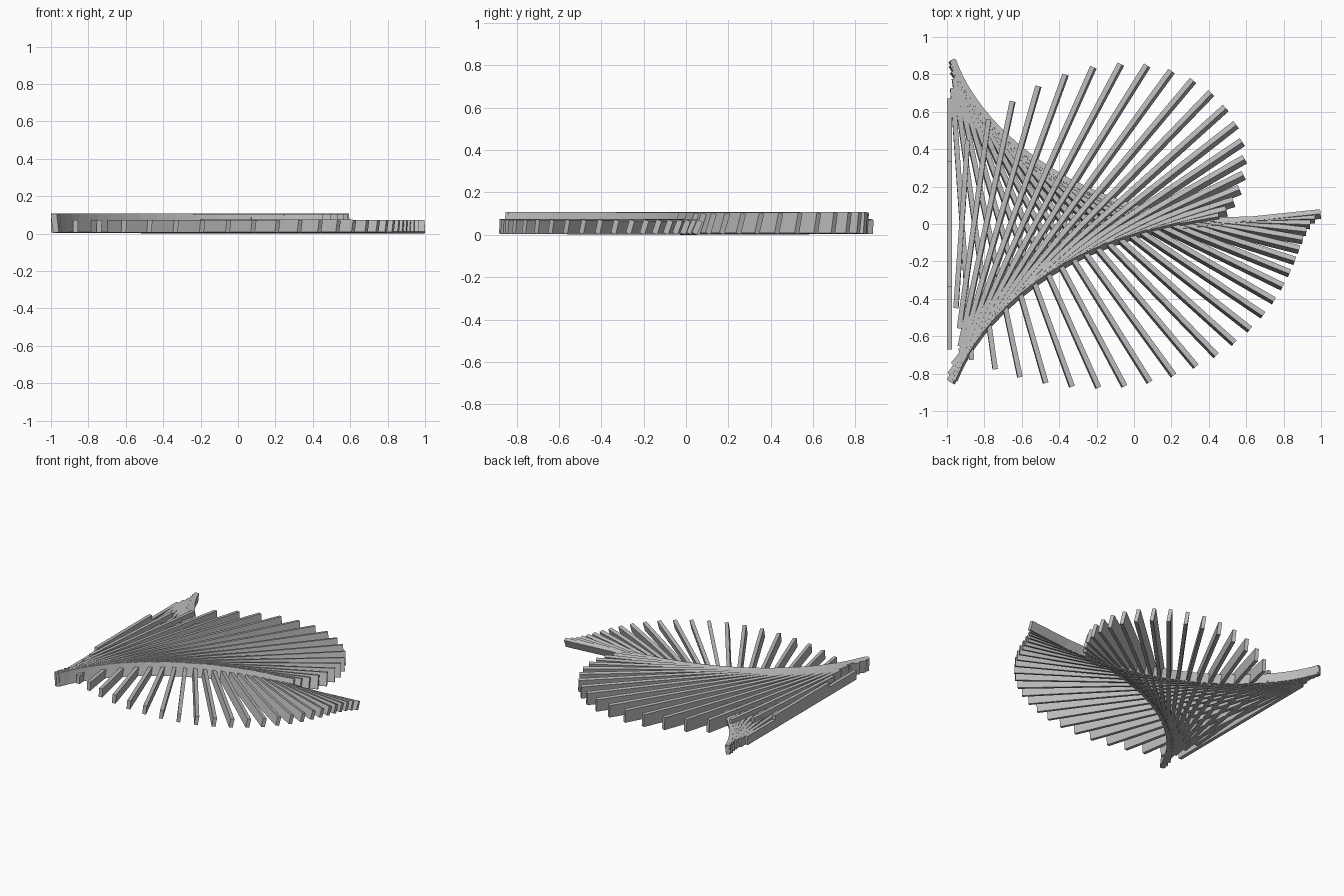
import bpy
import math
from mathutils import Matrix

if "Cube" in bpy.data.objects:
    bpy.data.objects.remove(bpy.data.objects["Cube"], do_unlink=True)

UNIT = 0.067          # spacing between neighbouring slats
SLATS = 25
WIDTH = 0.4 * UNIT
LIFT = 0.5 * WIDTH * math.sin(math.radians(SLATS - 1))

grey = bpy.data.materials.new("slat_grey")
grey.use_nodes = True
colour = (0.5, 0.5, 0.5, 1)
grey.diffuse_color = colour
grey.node_tree.nodes["Principled BSDF"].inputs["Base Color"].default_value = colour


def slat(name, x, length, height, roll, turn):
    """Box standing on its base line, rolled about its length, then turned."""
    bpy.ops.mesh.primitive_cube_add(size=1)
    obj = bpy.context.object
    obj.name = name
    obj.data.transform(Matrix.Translation((0, 0, 0.5)))
    obj.data.transform(Matrix.Diagonal((WIDTH, length, height, 1)))
    obj.rotation_euler = (0, math.radians(roll), math.radians(turn))
    obj.location = (x, 0, LIFT)
    obj.data.materials.append(grey)


def fan(name, base, swing, height, side):
    """Row of slats whose length follows a sine wave while they turn."""
    for k in range(SLATS):
        half = (base + swing * math.sin(math.radians(10 * k))) * UNIT
        if half < 0.01:
            continue
        x = -1 + WIDTH / 2 + k * UNIT
        slat(f"{name}_{k + 1}", x, 2 * half, height * UNIT, side * k, side * 4 * k)


# Low fan opening to the front, tall fan opening to the back
fan("low_fan_slat", 10, 5, 1.0, 1)
fan("tall_fan_slat", 5, 10, 1.5, -1)
